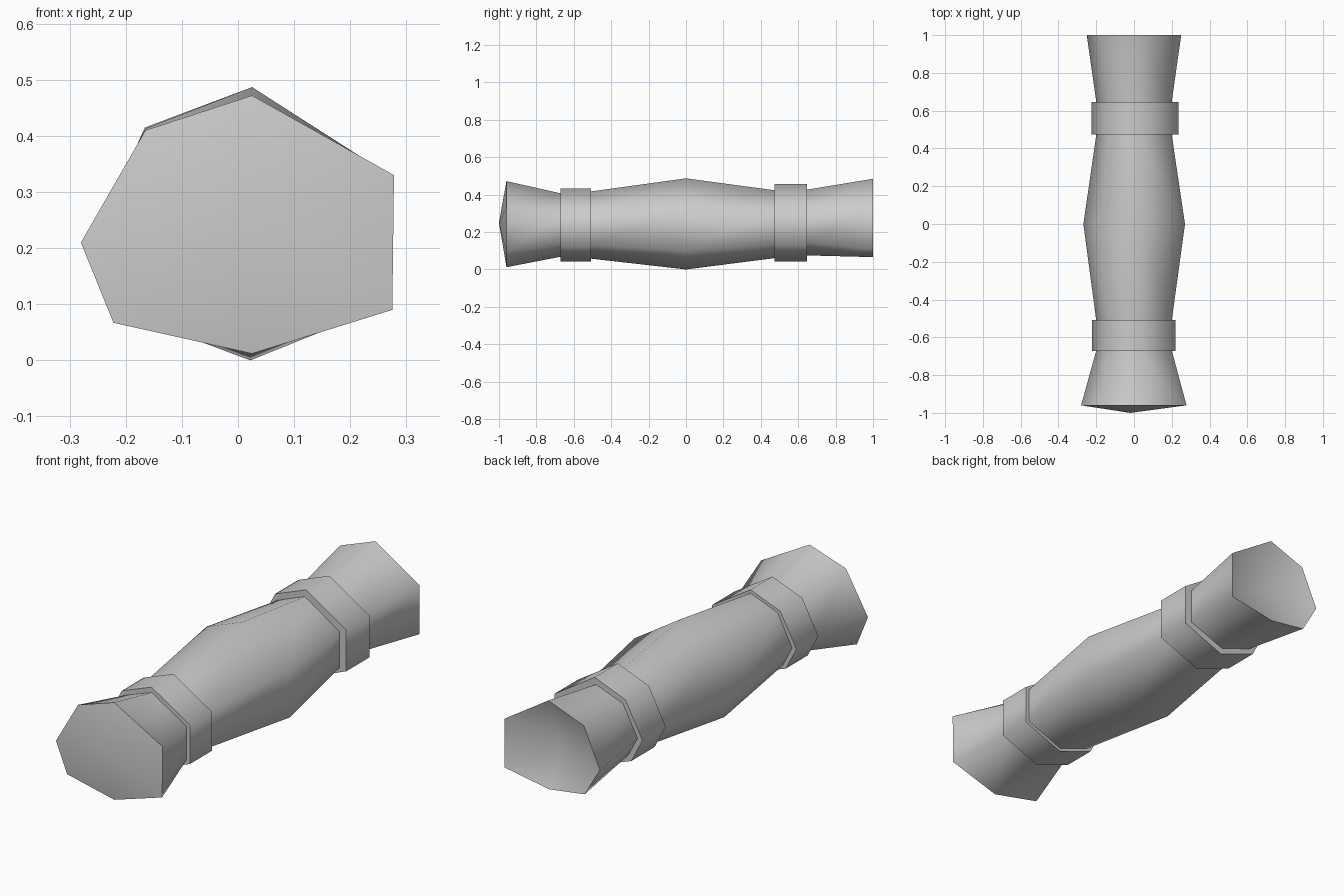
import bpy
import bmesh
from math import radians

cube = bpy.data.objects.get("Cube")
if cube:
    bpy.data.objects.remove(cube, do_unlink=True)

grey = bpy.data.materials.new("light grey")
grey.use_nodes = True
colour = (0.6, 0.6, 0.6, 1)
grey.diffuse_color = colour
grey.node_tree.nodes["Principled BSDF"].inputs["Base Color"].default_value = colour

# Irregular seven-sided cross-sections as (x, z)
FRONT = [(0.025, 0.472), (-0.165, 0.41), (-0.28, 0.21), (-0.222, 0.067),
         (0.025, 0.012), (0.275, 0.09), (0.278, 0.33)]
MIDDLE = [(0.025, 0.487), (-0.165, 0.413), (-0.268, 0.215), (-0.2, 0.083),
          (0.022, 0), (0.27, 0.1), (0.27, 0.33)]
BACK = [(0.02, 0.485), (-0.166, 0.415), (-0.25, 0.228), (-0.17, 0.092),
        (0.016, 0.066), (0.25, 0.107), (0.25, 0.337)]


def fitted(left, right, low, high):
    """Stretch the middle section to the given bounds."""
    xs, zs = zip(*MIDDLE)
    sx = (right - left) / (max(xs) - min(xs))
    sz = (high - low) / (max(zs) - min(zs))
    return [(left + (x - min(xs)) * sx, low + (z - min(zs)) * sz) for x, z in MIDDLE]


def loft(name, sections, front_tip=None, back_tip=None):
    """Skin (y, outline) sections; ends are flat or fan to a tip."""
    bm = bmesh.new()
    loops = [[bm.verts.new((x, y, z)) for x, z in outline] for y, outline in sections]
    for a, b in zip(loops, loops[1:]):
        for i in range(len(a)):
            j = (i + 1) % len(a)
            bm.faces.new((a[i], a[j], b[j], b[i]))
    for loop, tip in ((loops[0], front_tip), (loops[-1], back_tip)):
        if tip:
            apex = bm.verts.new(tip)
            for i in range(len(loop)):
                bm.faces.new((loop[i], loop[(i + 1) % len(loop)], apex))
        else:
            bm.faces.new(loop)
    bmesh.ops.recalc_face_normals(bm, faces=bm.faces)
    mesh = bpy.data.meshes.new(name)
    bm.to_mesh(mesh)
    bm.free()
    mesh.materials.append(grey)
    obj = bpy.data.objects.new(name, mesh)
    bpy.context.collection.objects.link(obj)
    bpy.ops.object.select_all(action="DESELECT")
    obj.select_set(True)
    bpy.context.view_layer.objects.active = obj
    bpy.ops.object.shade_smooth_by_angle(angle=radians(85))
    return obj


# Body: flared ends, bulging middle, pointed front cap and dished back cap
loft("wrapped_body", [
    (-0.96, FRONT),
    (-0.67, fitted(-0.2, 0.2, 0.068, 0.407)),
    (-0.51, fitted(-0.2, 0.2, 0.058, 0.417)),
    (0, MIDDLE),
    (0.47, fitted(-0.2, 0.2, 0.06, 0.424)),
    (0.65, fitted(-0.2, 0.2, 0.075, 0.427)),
    (1, BACK),
], front_tip=(-0.02, -1, 0.25), back_tip=(0, 0.92, 0.27))

# Bands around the two waists
front_outline = fitted(-0.222, 0.219, 0.043, 0.433)
back_outline = fitted(-0.225, 0.235, 0.043, 0.458)
loft("front_band", [(-0.672, front_outline), (-0.508, front_outline)])
loft("back_band", [(0.473, back_outline), (0.647, back_outline)])
